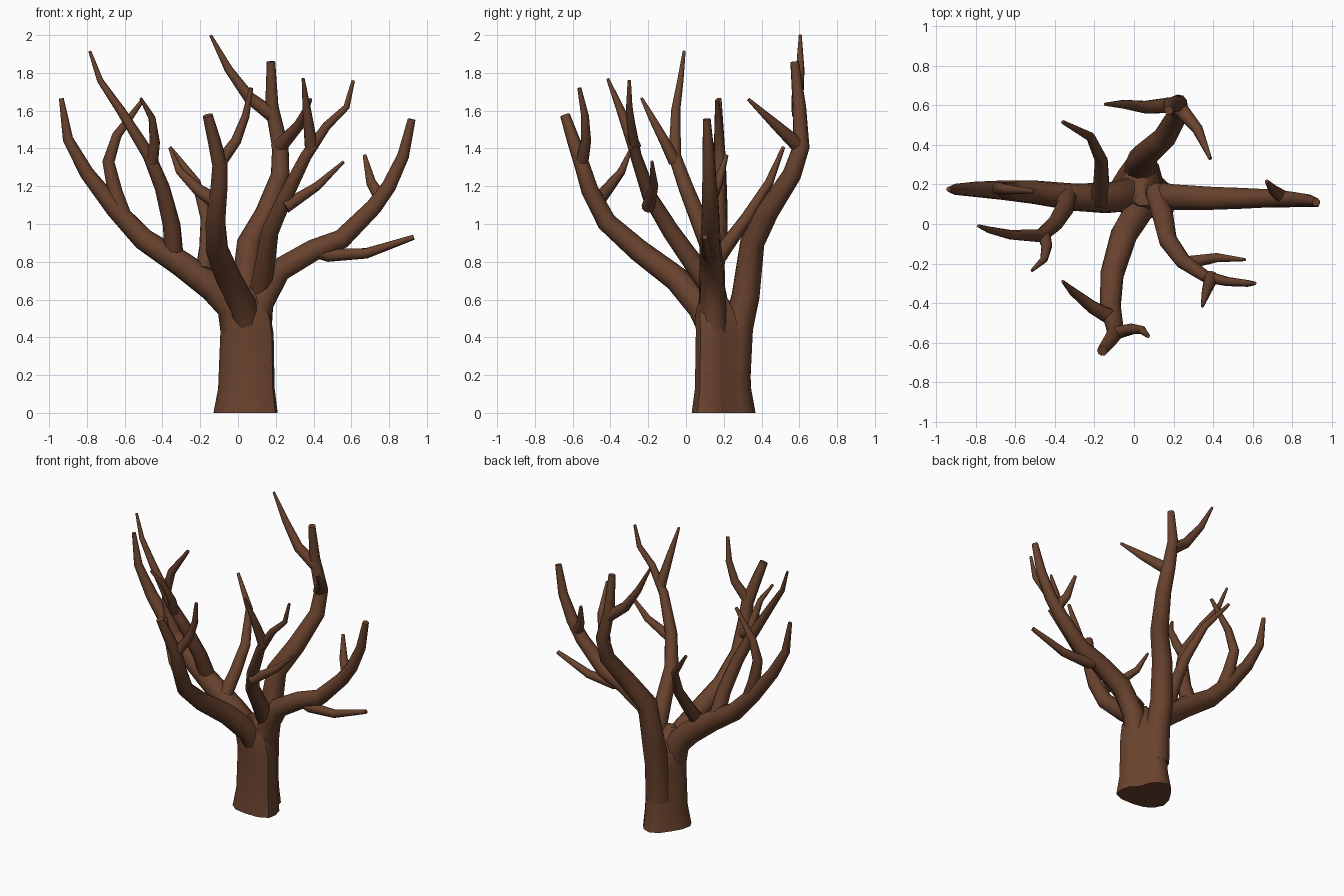
import bpy, bmesh, math
from mathutils import Vector

bark = bpy.data.materials.new("brown bark")
bark.diffuse_color = (0.14, 0.055, 0.027, 1)


def finish(bm, name):
    bmesh.ops.recalc_face_normals(bm, faces=bm.faces)
    me = bpy.data.meshes.new(name)
    bm.to_mesh(me)
    bm.free()
    ob = bpy.data.objects.new(name, me)
    me.materials.append(bark)
    bpy.context.collection.objects.link(ob)
    bpy.ops.object.select_all(action='DESELECT')
    ob.select_set(True)
    bpy.context.view_layer.objects.active = ob
    bpy.ops.object.shade_smooth_by_angle(angle=math.radians(50))


def skin(bm, rings):
    """Bridge rings of vertices and cap both ends."""
    n = len(rings[0])
    for a, b in zip(rings, rings[1:]):
        for i in range(n):
            j = (i + 1) % n
            bm.faces.new((a[i], a[j], b[j], b[i]))
    bm.faces.new(rings[0][::-1])
    bm.faces.new(rings[-1])


def limb(name, r0, r1, pts, sides=9):
    """Tapered tube along a path, its frame carried from point to point."""
    p = [Vector(q) for q in pts]
    dist = [0]
    for a, b in zip(p, p[1:]):
        dist.append(dist[-1] + (b - a).length)
    bm = bmesh.new()
    rings, u = [], Vector((1, 0.3, 0))
    for i, c in enumerate(p):
        t = Vector()
        if i > 0:
            t += (c - p[i - 1]).normalized()
        if i < len(p) - 1:
            t += (p[i + 1] - c).normalized()
        t.normalize()
        u = (u - t * u.dot(t)).normalized()
        v = t.cross(u)
        r = r1 + (r0 - r1) * (1 - dist[i] / dist[-1]) ** 0.8
        ring = []
        for k in range(sides):
            a = 2 * math.pi * k / sides
            ring.append(bm.verts.new(c + r * (math.cos(a) * u + math.sin(a) * v)))
        rings.append(ring)
    skin(bm, rings)
    finish(bm, name)


# trunk: a wide front lobe and a smaller back lobe, flared at the ground
section = [(.21, .12), (.198, .06), (.13, .03), (.03, .03), (-.05, .045), (-.105, .09), (-.13, .14),
           (-.115, .21), (-.075, .275), (-.03, .335), (.03, .368), (.09, .345), (.125, .30),
           (.142, .235), (.19, .19)]
bm = bmesh.new()
rings = []
for z, s, cx, cy in [(0, 1, .043, .20), (.13, .88, .047, .197), (.42, .83, .05, .193),
                     (.52, .76, .045, .18), (.59, .5, .04, .15), (.66, .22, .04, .13)]:
    rings.append([bm.verts.new((cx + (x - .043) * s, cy + (y - .20) * s, z)) for x, y in section])
skin(bm, rings)
finish(bm, "trunk")

# right bough and twigs
limb("right_bough", .078, .021, [(.10, .145, .38), (.12, .14, .58), (.22, .135, .755), (.40, .13, .86),
     (.55, .13, .92), (.72, .13, 1.09), (.80, .125, 1.2), (.875, .12, 1.36), (.92, .11, 1.555)])
limb("right_low_twig", .04, .014, [(.38, .13, .87), (.48, .12, .835), (.68, .11, .845), (.93, .10, .93)])
limb("right_high_twig", .036, .01, [(.76, .13, 1.13), (.705, .17, 1.22), (.67, .215, 1.365)])

# left bough and twigs
limb("left_bough", .092, .013, [(.01, .16, .35), (-.03, .145, .56), (-.13, .13, .665), (-.3, .135, .79),
     (-.5, .16, .92), (-.65, .17, 1.08), (-.8, .175, 1.27), (-.90, .175, 1.45), (-.935, .175, 1.665)])
limb("left_high_twig", .046, .011, [(-.61, .165, 1.05), (-.65, .17, 1.17), (-.685, .18, 1.33),
     (-.64, .175, 1.47), (-.505, .165, 1.655)])
limb("left_front_branch", .052, .008, [(-.34, .14, .84), (-.35, .08, .99), (-.40, 0, 1.19), (-.47, -.06, 1.36),
     (-.62, -.055, 1.6), (-.73, -.03, 1.76), (-.785, -.01, 1.915)])
limb("left_front_twig", .034, .008, [(-.455, -.06, 1.33), (-.44, -.11, 1.43), (-.455, -.18, 1.56),
     (-.515, -.235, 1.665)])
limb("left_back_branch", .046, .01, [(-.18, .12, .75), (-.165, .21, .88), (-.165, .32, 1.03),
     (-.22, .44, 1.22), (-.36, .515, 1.405)])

# front bough and twigs
limb("front_bough", .08, .027, [(.05, .16, .4), (.03, .08, .56), (-.05, -.05, .71), (-.11, -.25, .86),
     (-.118, -.42, 1.01), (-.10, -.51, 1.18), (-.095, -.55, 1.31), (-.125, -.595, 1.44), (-.16, -.64, 1.575)])
limb("front_left_twig", .042, .008, [(-.10, -.48, 1.11), (-.21, -.42, 1.18), (-.31, -.34, 1.28),
     (-.36, -.29, 1.40)])
limb("front_right_twig", .034, .011, [(-.09, -.55, 1.33), (-.01, -.53, 1.44), (.04, -.535, 1.57),
     (.07, -.565, 1.72)])

# front right bough and twigs
limb("front_right_bough", .06, .009, [(.115, .16, .62), (.145, .04, .79), (.17, -.08, .96), (.25, -.19, 1.14),
     (.36, -.265, 1.36), (.47, -.29, 1.52), (.575, -.3, 1.62), (.61, -.3, 1.76)])
limb("front_right_low_twig", .036, .008, [(.25, -.20, 1.09), (.42, -.17, 1.20), (.56, -.18, 1.33)])
limb("front_right_high_twig", .036, .008, [(.39, -.27, 1.40), (.365, -.345, 1.6), (.345, -.415, 1.77)])

# back bough and twigs
limb("back_bough", .088, .023, [(.035, .255, .2), (.035, .275, .45), (.035, .315, .62), (.06, .35, .9),
     (.15, .43, 1.06), (.225, .56, 1.26), (.225, .61, 1.41), (.18, .60, 1.62), (.175, .575, 1.86)])
limb("back_left_twig", .04, .008, [(.18, .6, 1.58), (.06, .59, 1.67), (-.05, .605, 1.82), (-.145, .605, 2.0)])
limb("back_right_twig", .042, .009, [(.21, .61, 1.40), (.32, .48, 1.52), (.385, .33, 1.66)])
